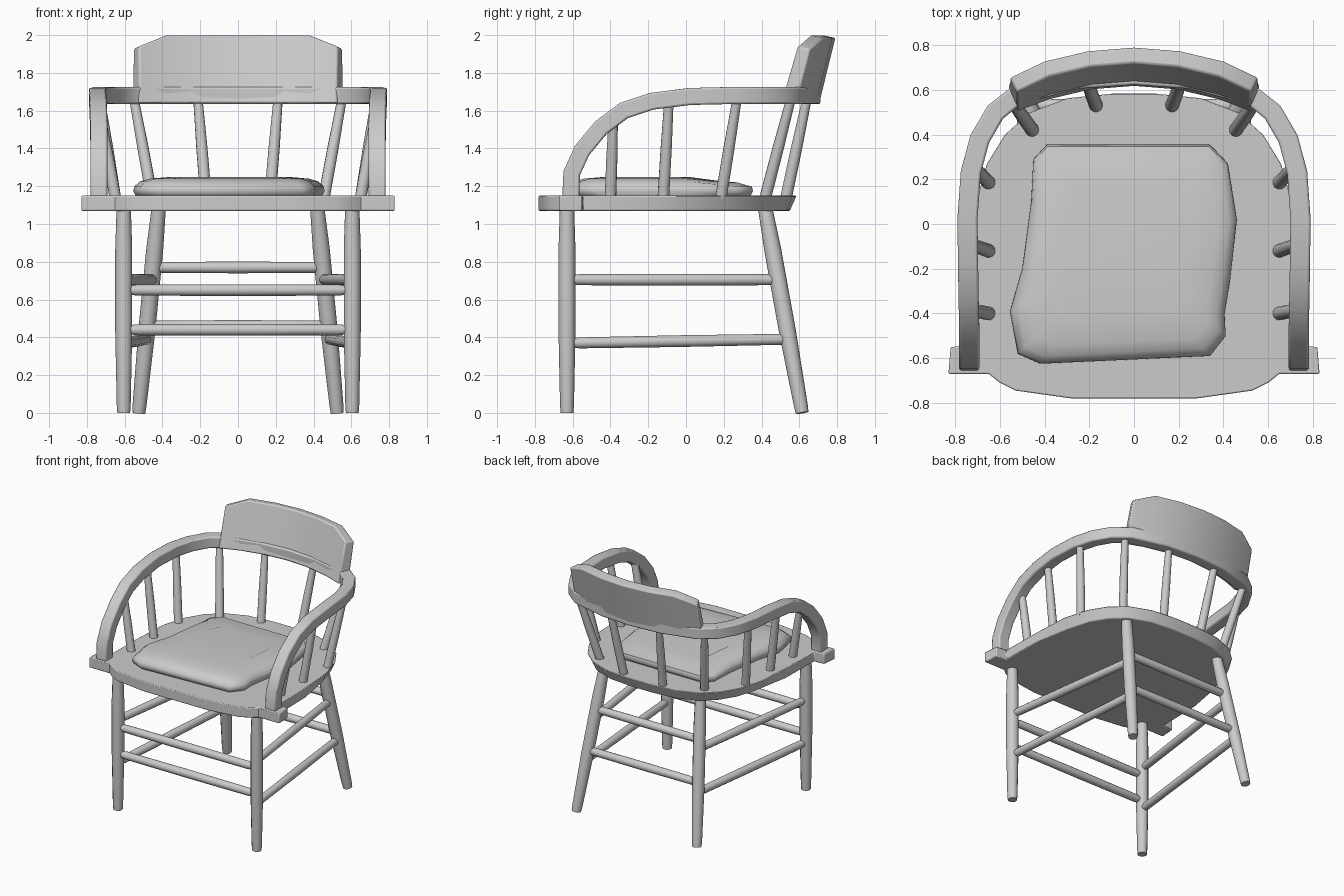
import bpy, bmesh, math
from mathutils import Vector

cube = bpy.data.objects.get("Cube")
if cube:
    bpy.data.objects.remove(cube, do_unlink=True)

mat = bpy.data.materials.new("plain grey")
mat.use_nodes = True
GREY = (0.6, 0.6, 0.6, 1)
mat.diffuse_color = GREY
mat.node_tree.nodes["Principled BSDF"].inputs["Base Color"].default_value = GREY


def loft(name, rings, bevel=0.0, angle=40):
    """Skin a list of equal closed rings, cap both ends."""
    bm = bmesh.new()
    rows = [[bm.verts.new(p) for p in ring] for ring in rings]
    n = len(rows[0])
    for a, b in zip(rows, rows[1:]):
        for i in range(n):
            j = (i + 1) % n
            bm.faces.new((a[i], a[j], b[j], b[i]))
    bm.faces.new(rows[0][::-1])
    bm.faces.new(rows[-1])
    bmesh.ops.recalc_face_normals(bm, faces=bm.faces)
    mesh = bpy.data.meshes.new(name)
    bm.to_mesh(mesh)
    bm.free()
    obj = bpy.data.objects.new(name, mesh)
    bpy.context.collection.objects.link(obj)
    mesh.materials.append(mat)
    bpy.ops.object.select_all(action="DESELECT")
    obj.select_set(True)
    bpy.context.view_layer.objects.active = obj
    bpy.ops.object.shade_smooth_by_angle(angle=math.radians(angle))
    if bevel:
        mod = obj.modifiers.new("soft edges", "BEVEL")
        mod.width, mod.segments, mod.limit_method = bevel, 2, "ANGLE"
        mod.angle_limit = math.radians(50)
    return obj


def rod(name, start, end, profile, sides=12):
    """Turned rod: profile holds (fraction along, radius)."""
    a, b = Vector(start), Vector(end)
    turn = (b - a).to_track_quat("Z", "Y")
    rings = []
    for t, r in profile:
        c = a.lerp(b, t)
        rings.append([c + turn @ Vector((r * math.cos(k * math.tau / sides),
                                         r * math.sin(k * math.tau / sides), 0))
                      for k in range(sides)])
    return loft(name, rings)


def mirrored(half):
    """Complete a half outline that starts and ends off the centre line."""
    return half + [(-x, y) for x, y in reversed(half)]


# Seat with side ears, underside drawn in towards the back
half = [(0.28, -0.78), (0.53, -0.745), (0.6, -0.71), (0.65, -0.67), (0.83, -0.67),
        (0.82, -0.55), (0.735, -0.545), (0.73, -0.2), (0.715, 0.08), (0.66, 0.27),
        (0.58, 0.4), (0.47, 0.5), (0.3, 0.565), (0.1, 0.585)]
outline = mirrored(half)
under = [(x * 0.95, y * 0.94) if y > 0 else (x, y) for x, y in outline]
loft("seat", [[(x, y, 1.07) for x, y in under], [(x, y, 1.15) for x, y in outline]], 0.006, 30)

# Cushion, slightly irregular pad
pad = [(-0.45, 0.29), (-0.39, 0.355), (0.34, 0.355), (0.42, 0.27), (0.46, 0.02),
       (0.43, -0.25), (0.405, -0.4), (0.41, -0.5), (0.34, -0.59), (-0.42, -0.625),
       (-0.52, -0.58), (-0.555, -0.39), (-0.5, -0.2), (-0.46, 0.1)]
layers = [(0.97, 1.145), (1, 1.175), (0.985, 1.2), (0.93, 1.225), (0.83, 1.24), (0.6, 1.25)]
cx, cy = -0.04, -0.13
loft("cushion", [[(cx + (x - cx) * s, cy + (y - cy) * s, z - (0.02 * (s < 0.95) if y > 0.2 else 0))
                  for x, y in pad] for s, z in layers], angle=60)

# Bent arm rail, one sweep from ear to ear
side = [(0.737, -0.61, 1.14), (0.737, -0.605, 1.27), (0.737, -0.55, 1.39), (0.737, -0.45, 1.51),
        (0.74, -0.33, 1.6), (0.742, -0.18, 1.65), (0.745, 0.02, 1.675), (0.73, 0.23, 1.68),
        (0.69, 0.38, 1.68), (0.62, 0.5, 1.68), (0.52, 0.58, 1.68), (0.25, 0.65, 1.68)]
path = [Vector(p) for p in side + [(0, 0.667, 1.68)] + [(-x, y, z) for x, y, z in reversed(side)]]
rings = []
for i, p in enumerate(path):
    tangent = (path[min(i + 1, len(path) - 1)] - path[max(i - 1, 0)]).normalized()
    if i in (0, len(path) - 1):
        tangent = Vector((0, 0, 1 if i == 0 else -1))
    flat = Vector((tangent.x, tangent.y, 0))
    lateral = Vector((-flat.y, flat.x, 0)).normalized() if flat.length > 0.02 else Vector((-1, 0, 0))
    if i == 0:
        lateral = Vector((-1, 0, 0))
    elif i == len(path) - 1:
        lateral = Vector((1, 0, 0))
    up = tangent.cross(lateral)
    rings.append([p + lateral * 0.045 * u + up * 0.045 * v
                  for u, v in ((-1, -1), (1, -1), (1, 1), (-1, 1))])
loft("arm_rail", rings, 0.01)

# Curved crest board leaning back, with clipped top corners
rings = []
for x in (-0.54, -0.39, -0.2, 0, 0.2, 0.39, 0.54):
    top = 1.94 if abs(x) > 0.5 else 2.0
    slope = Vector((0.8 * x, 1, 0)).normalized()
    ring = []
    for z, sign, thick in ((1.64, -1, 0.045), (top, -1, 0.038), (top - 0.015, 1, 0.038), (1.64, 1, 0.045)):
        c = Vector((x, 0.66 + 0.27 * (z - 1.64) - 0.4 * x * x, z))
        ring.append(c + slope * sign * thick)
    rings.append(ring)
loft("crest_board", rings, 0.01)

# Legs, spindles and side stretchers, repeated on both sides
LEG = [(0, 0.034), (0.04, 0.037), (0.4, 0.045), (0.8, 0.045), (1, 0.038)]
ROD = [(0, 0.024), (0.03, 0.029), (0.5, 0.031), (0.97, 0.029), (1, 0.024)]
SPINDLE = [(0, 0.031), (0.5, 0.03), (1, 0.025)]
spindles = [((0.17, 0.53, 1.14), (0.212, 0.64, 1.66)), ((0.455, 0.42, 1.14), (0.55, 0.555, 1.66)),
            ((0.65, 0.185, 1.14), (0.73, 0.27, 1.66)), ((0.65, -0.12, 1.14), (0.73, -0.09, 1.66)),
            ((0.65, -0.4, 1.14), (0.725, -0.385, 1.56))]
for s, word in ((1, "left"), (-1, "right")):
    def place(name, a, b, profile):
        rod(f"{word}_{name}", (s * a[0], *a[1:]), (s * b[0], *b[1:]), profile)
    place("front_leg", (0.605, -0.63, 0), (0.605, -0.63, 1.08), LEG)
    place("back_leg", (0.525, 0.615, 0), (0.42, 0.42, 1.08), LEG)
    place("upper_side_stretcher", (0.6, -0.6, 0.705), (0.455, 0.48, 0.705), ROD)
    place("lower_side_stretcher", (0.6, -0.6, 0.37), (0.485, 0.54, 0.39), ROD)
    for i, (a, b) in enumerate(spindles):
        place(f"spindle_{i + 1}", a, b, SPINDLE)

# Cross stretchers
for name, x, y, z in (("upper_front", 0.57, -0.63, 0.65), ("lower_front", 0.57, -0.63, 0.44),
                      ("upper_back", 0.43, 0.475, 0.77), ("lower_back", 0.47, 0.53, 0.46)):
    rod(f"{name}_stretcher", (-x, y, z), (x, y, z), ROD)
